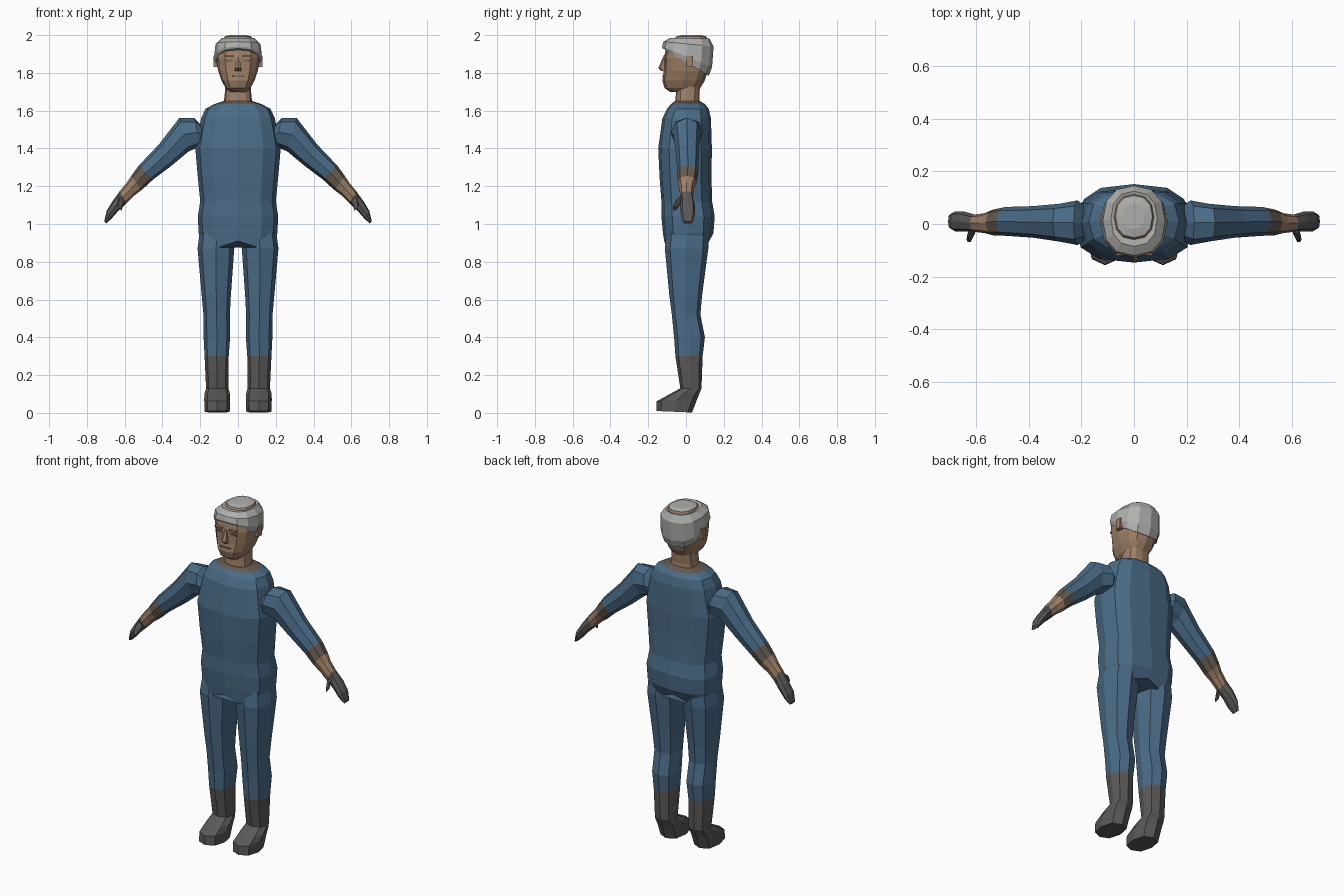
import bpy
import bmesh
import math
from mathutils import Vector

cube = bpy.data.objects.get("Cube")
if cube:
    bpy.data.objects.remove(cube, do_unlink=True)


def material(name, red, green, blue):
    mat = bpy.data.materials.new(name)
    mat.use_nodes = True
    colour = (red, green, blue, 1)
    mat.diffuse_color = colour
    mat.node_tree.nodes["Principled BSDF"].inputs["Base Color"].default_value = colour
    return mat


fabric = material("blue fabric", .07, .15, .245)
leather = material("dark grey leather", .105, .1, .096)
trim = material("brown grey trim", .13, .1, .08)
skin = material("skin", .34, .215, .135)
hair_grey = material("grey hair", .43, .43, .42)
lip = material("dark skin", .2, .125, .085)

X_AXIS = Vector((1, 0, 0))
Y_AXIS = Vector((0, 1, 0))


def power(value, exponent):
    return math.copysign(abs(value) ** exponent, value)


def ring(start, end, half_width, across, sides, squareness):
    """Rounded section spanning start to end, with a half width along across."""
    start, end = Vector(start), Vector(end)
    middle, radius = (start + end) / 2, (start - end) / 2
    points = []
    for i in range(sides):
        angle = math.tau * i / sides
        points.append(middle + radius * power(math.cos(angle), squareness)
                      + across * half_width * power(math.sin(angle), squareness))
    return points


def finish(bm, name, materials):
    bmesh.ops.recalc_face_normals(bm, faces=bm.faces)
    mesh = bpy.data.meshes.new(name)
    bm.to_mesh(mesh)
    bm.free()
    for mat in materials:
        mesh.materials.append(mat)
    obj = bpy.data.objects.new(name, mesh)
    bpy.context.collection.objects.link(obj)
    return obj


def loft(name, rings, bands, mirror=1):
    """Skin a list of sections; bands holds one material per gap."""
    materials = list(dict.fromkeys(bands))
    bm = bmesh.new()
    loops = [[bm.verts.new((p.x * mirror, p.y, p.z)) for p in points] for points in rings]
    sides = len(loops[0])
    for lower, upper, mat in zip(loops, loops[1:], bands):
        for i in range(sides):
            j = (i + 1) % sides
            face = bm.faces.new((lower[i], lower[j], upper[j], upper[i]))
            face.material_index = materials.index(mat)
    for loop, mat in ((loops[0], bands[0]), (loops[-1], bands[-1])):
        bm.faces.new(loop).material_index = materials.index(mat)
    return finish(bm, name, materials)


def level(sections, sides=12, squareness=.75):
    """Upright sections: height, half width, front y, back y."""
    return [ring((0, front, z), (0, back, z), width, X_AXIS, sides, squareness)
            for z, width, front, back in sections]


def box(name, centre, size, mat):
    bm = bmesh.new()
    bmesh.ops.create_cube(bm, size=1)
    bmesh.ops.scale(bm, verts=bm.verts, vec=size)
    bmesh.ops.translate(bm, verts=bm.verts, vec=centre)
    return finish(bm, name, [mat])


# Torso, with the hem lifted in the middle to form the crotch
torso = level([
    (.875, .185, -.115, .115),
    (.95, .208, -.122, .145),
    (1.04, .213, -.13, .152),
    (1.12, .2, -.13, .138),
    (1.25, .213, -.14, .135),
    (1.4, .226, -.147, .137),
    (1.56, .195, -.125, .132),
    (1.61, .172, -.1, .12),
    (1.635, .125, -.08, .1),
    (1.65, .078, -.06, .075),
])
for point in torso[0]:
    if abs(point.x) < .05:
        point.z += .035
loft("torso", torso, [fabric] * 8 + [trim])

# Neck and head
loft("neck", level([
    (1.62, .078, -.06, .075),
    (1.67, .072, -.055, .07),
    (1.74, .066, -.05, .075),
]), [skin, skin])
loft("head", level([
    (1.7, .045, -.085, .04),
    (1.72, .066, -.114, .075),
    (1.76, .088, -.125, .1),
    (1.81, .105, -.118, .115),
    (1.88, .116, -.116, .12),
    (1.94, .11, -.105, .115),
    (1.975, .07, -.06, .08),
]), [skin] * 6)

# Nose
loft("nose", level([
    (1.81, .02, -.13, -.1),
    (1.825, .019, -.147, -.1),
    (1.885, .009, -.121, -.1),
], 6, 1), [skin, skin])

# Mouth, eyes, brows and ears
box("mouth", (0, -.12, 1.782), (.062, .009, .006), lip)
for side, label in ((1, "left"), (-1, "right")):
    box(label + "_eye", (side * .045, -.11, 1.865), (.034, .009, .01), lip)
    box(label + "_brow", (side * .045, -.111, 1.888), (.046, .018, .008), skin)
    box(label + "_ear", (side * .118, .02, 1.86), (.024, .034, .06), skin)

# Hair cap, tilted down to the nape, with a raised crown
cap = [
    (-.123, 1.93, .12, 1.785, .119),
    (-.127, 1.94, .138, 1.83, .127),
    (-.12, 1.965, .146, 1.94, .119),
    (-.085, 1.985, .125, 1.982, .088),
    (-.06, 1.983, .113, 1.978, .076),
    (-.052, 1.993, .108, 1.993, .07),
    (-.02, 2, .08, 2, .04),
]
loft("hair", [ring((0, front, front_z), (0, back, back_z), width, X_AXIS, 12, .85)
              for front, front_z, back, back_z, width in cap],
     [hair_grey] * 4 + [skin, hair_grey])

# Arm sections: top x, top z, underside x, underside z, half width, y shift
arm = [
    (.17, 1.5, .16, 1.42, .05, 0),
    (.23, 1.56, .2, 1.41, .085, .005),
    (.31, 1.562, .26, 1.385, .072, .005),
    (.42, 1.42, .35, 1.31, .06, .008),
    (.525, 1.31, .45, 1.235, .055, .01),
    (.565, 1.255, .51, 1.18, .049, .006),
    (.588, 1.22, .55, 1.15, .038, .003),
    (.625, 1.175, .59, 1.11, .033, .003),
]
hand = [
    arm[-1],
    (.665, 1.12, .633, 1.07, .038, .01),
    (.695, 1.07, .668, 1.03, .038, .01),
    (.708, 1.015, .698, 1.002, .025, .01),
]
thumb = [
    (.63, 1.15, .6, 1.12, .014, -.022),
    (.636, 1.13, .61, 1.09, .013, -.045),
    (.638, 1.095, .618, 1.07, .01, -.06),
]


def limb(sections, sides):
    return [ring((xt, y, zt), (xb, y, zb), width, Y_AXIS, sides, .85)
            for xt, zt, xb, zb, width, y in sections]


# Leg sections: centre x, half width, front y, front z, back y, back z
leg = [
    (.105, .095, -.1, .98, .12, .98),
    (.117, .097, -.112, .87, .118, .87),
    (.115, .077, -.088, .62, .085, .62),
    (.113, .07, -.075, .52, .076, .52),
    (.112, .07, -.063, .4, .1, .4),
    (.113, .064, -.056, .3, .088, .3),
    (.11, .059, -.03, .13, .082, .13),
]
shoe = [
    leg[-1],
    (.11, .068, -.1, .092, .074, .11),
    (.11, .069, -.155, .062, .06, .075),
    (.11, .066, -.157, .01, .032, .002),
]


def stance(sections):
    return [ring((x, front, front_z), (x, back, back_z), width, X_AXIS, 8, .8)
            for x, width, front, front_z, back, back_z in sections]


for side, label in ((1, "left_"), (-1, "right_")):
    loft(label + "arm", limb(arm, 8), [fabric] * 4 + [trim] + [skin] * 2, side)
    loft(label + "hand", limb(hand, 8), [leather] * 3, side)
    loft(label + "thumb", limb(thumb, 6), [leather] * 2, side)
    loft(label + "leg", stance(leg), [fabric] * 5 + [leather], side)
    loft(label + "shoe", stance(shoe), [leather] * 3, side)
